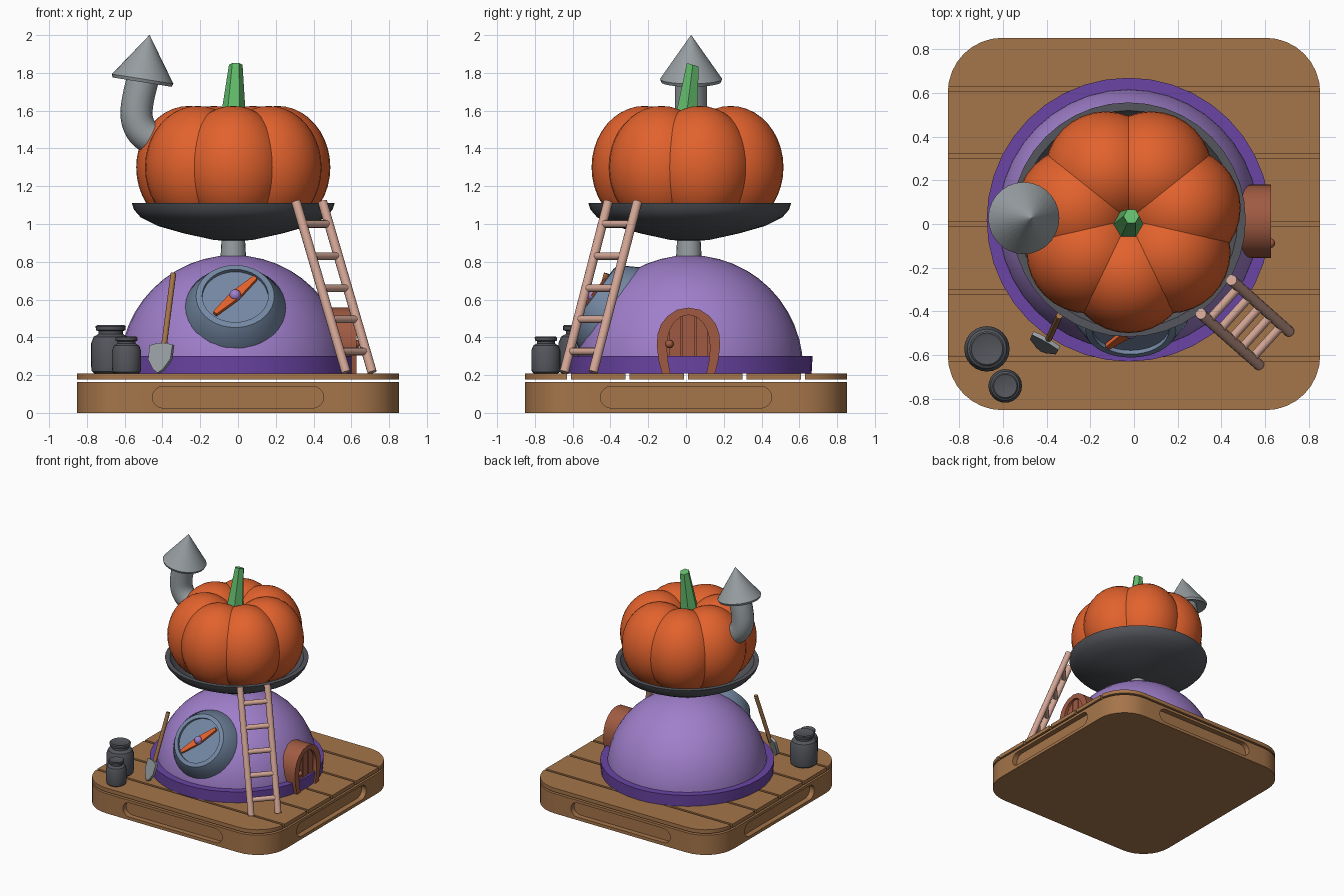
import bpy, bmesh, math
from mathutils import Vector, Matrix

if "Cube" in bpy.data.objects:
    bpy.data.objects.remove(bpy.data.objects["Cube"])

def mat(name, hexcol):
    m = bpy.data.materials.new(name)
    c = [int(hexcol[i:i + 2], 16) / 255 for i in (0, 2, 4)]
    m.diffuse_color = [x / 12.92 if x < .04045 else ((x + .055) / 1.055) ** 2.4 for x in c] + [1]
    m.use_nodes = True
    m.node_tree.nodes["Principled BSDF"].inputs["Base Color"].default_value = m.diffuse_color
    return m

WOOD, LILAC, PURPLE = mat("wood", "A5754A"), mat("lilac", "A07FCB"), mat("purple", "6B45A5")
ORANGE, GREY, DARK = mat("orange", "E2622D"), mat("grey", "979EA1"), mat("dark_grey", "54565C")
GREEN, SLATE, DOOR, PINK = mat("green", "63BC6C"), mat("slate_blue", "7488A3"), mat("door_brown", "A05B42"), mat("pale_pink_wood", "D2A595")

def smooth(ob, angle=35):
    bpy.ops.object.select_all(action='DESELECT')
    ob.select_set(True)
    bpy.context.view_layer.objects.active = ob
    bpy.ops.object.shade_smooth_by_angle(angle=math.radians(angle))

def finish(name, bm, m, M=Matrix(), angle=35):
    bmesh.ops.recalc_face_normals(bm, faces=bm.faces)
    me = bpy.data.meshes.new(name)
    bm.transform(M)
    bm.to_mesh(me)
    bm.free()
    me.materials.append(m)
    ob = bpy.data.objects.new(name, me)
    bpy.context.collection.objects.link(ob)
    smooth(ob, angle)
    return ob

def lathe(name, prof, m, M=Matrix(), seg=32, closed=False, angle=35):
    """Spin (radius, height) points round the local z axis."""
    bm = bmesh.new()
    rings = [[bm.verts.new((r * math.cos(2 * math.pi * i / seg), r * math.sin(2 * math.pi * i / seg), z))
              for i in range(seg)] for r, z in prof]
    pairs = list(zip(rings, rings[1:])) + ([(rings[-1], rings[0])] if closed else [])
    for a, b in pairs:
        for i in range(seg):
            j = (i + 1) % seg
            bm.faces.new((a[i], a[j], b[j], b[i]))
    if not closed:
        bm.faces.new(rings[0])
        bm.faces.new(rings[-1])
    bmesh.ops.remove_doubles(bm, verts=bm.verts, dist=1e-5)
    return finish(name, bm, m, M, angle)

def prism_bm(pts, d0, d1):
    """Outline in local xy, extruded along local z."""
    bm = bmesh.new()
    a, b = ([bm.verts.new((x, y, d)) for x, y in pts] for d in (d0, d1))
    bm.faces.new(a)
    bm.faces.new(b)
    for i in range(len(pts)):
        j = (i + 1) % len(pts)
        bm.faces.new((a[i], a[j], b[j], b[i]))
    return bm

def rod(name, p, q, r, m, seg=12):
    p, q = Vector(p), Vector(q)
    M = Matrix.Translation(p) @ (q - p).to_track_quat('Z', 'Y').to_matrix().to_4x4()
    return lathe(name, [(r, 0), (r, (q - p).length)], m, M, seg)

T = Matrix.Translation
CX, CY = -.025, .02

# base slab with a long hand slot in each side
H, R = .853, .25
def half_width(y):
    t = abs(y) - (H - R)
    return H if t <= 0 else H - R + math.sqrt(max(R * R - t * t, 0))

def slab_outline(y0, y1):
    ys = [y0] + [s * (H - R + R * math.sin(k * math.pi / 16)) for s in (-1, 1) for k in range(9)] + [y1]
    ys = sorted({round(y, 4) for y in ys if y0 <= y <= y1})
    return [(half_width(y), y) for y in ys] + [(-half_width(y), y) for y in reversed(ys)]

bm = prism_bm(slab_outline(-H, H), 0, .163)
bmesh.ops.remove_doubles(bm, verts=bm.verts, dist=1e-4)
base = finish("base_slab", bm, WOOD)
slot = [(s * (.395 + .058 * math.cos(a)), .083 + .058 * math.sin(a) * s)
        for s in (1, -1) for a in [math.pi * (k / 8 - .5) for k in range(9)]]
for k in range(4):
    M = Matrix.Rotation(k * math.pi / 2, 4, 'Z') @ Matrix.Rotation(math.pi / 2, 4, 'X')
    cut = finish("slot_cutter", prism_bm(slot, .81, .95), WOOD, M)
    mod = base.modifiers.new("slot", 'BOOLEAN')
    mod.operation, mod.solver, mod.object = 'DIFFERENCE', 'EXACT', cut
    bpy.context.view_layer.objects.active = base
    bpy.ops.object.modifier_apply(modifier=mod.name)
    bpy.data.objects.remove(cut)
smooth(base)

# deck planks
edges = [-H - .01, -.62, -.31, 0, .31, .62, H + .01]
for i in range(6):
    y0, y1 = edges[i] + .01, edges[i + 1] - .01
    bm = prism_bm(slab_outline(y0, y1), .177, .208)
    bmesh.ops.remove_doubles(bm, verts=bm.verts, dist=1e-4)
    finish("deck_plank", bm, WOOD)

# dome, foot ring, neck
dome = [(.6, .208)] + [(.6 * math.cos(k * math.pi / 24), .235 + .6 * math.sin(k * math.pi / 24)) for k in range(12)] + [(.001, .835)]
lathe("dome", dome, LILAC, T((CX, CY, 0)), 40)
lathe("dome_foot_ring", [(.58, .208), (.645, .208), (.65, .3), (.58, .3)], PURPLE, T((CX, CY, 0)), 40, True)
lathe("neck", [(.07, .78), (.06, .96)], GREY, T((CX, CY - .005, 0)), 20)

# dish under the pumpkin
lathe("dish", [(.001, .91), (.1, .915), (.26, .95), (.4, .99), (.49, 1.035), (.525, 1.075), (.537, 1.11),
               (.5, 1.11), (.46, 1.06), (.38, 1.02), (.25, .985), (.001, .95)], DARK, T((CX, CY, 0)), 40)

# pumpkin: seven overlapping lobes
for k in range(7):
    a = -math.pi / 2 + k * 2 * math.pi / 7
    bm = bmesh.new()
    bmesh.ops.create_uvsphere(bm, u_segments=32, v_segments=20, radius=1)
    M = T((CX + .24 * math.cos(a), CY + .24 * math.sin(a), 1.3)) @ Matrix.Diagonal((.28, .28, .325, 1))
    finish("pumpkin_lobe", bm, ORANGE, M)

# leaning stem
bm = prism_bm([(math.cos(k * math.pi / 3), math.sin(k * math.pi / 3)) for k in range(6)], 0, 1)
for v in bm.verts:
    top = v.co.z > .5
    r = .036 if top else .078
    v.co = (v.co.x * r + (-.012 if top else -.03), v.co.y * r + (.036 if top else -.012),
            1.843 - .3 * v.co.y * r if top else 1.46)
finish("pumpkin_stem", bm, GREEN, angle=20)

# bent chimney pipe with a cone cap
cu = bpy.data.curves.new("chimney_pipe", 'CURVE')
cu.dimensions, cu.bevel_depth, cu.bevel_resolution, cu.use_fill_caps = '3D', .085, 6, True
path = [(-.33, 1.42), (-.46, 1.44), (-.535, 1.52), (-.54, 1.64), (-.50, 1.78)]
sp = cu.splines.new('NURBS')
sp.points.add(len(path) - 1)
for p, (x, z) in zip(sp.points, path):
    p.co = (x, .027, z, 1)
sp.use_endpoint_u, sp.order_u, sp.resolution_u = True, 3, 5
pipe = bpy.data.objects.new("chimney_pipe", cu)
bpy.context.collection.objects.link(pipe)
bpy.ops.object.select_all(action='DESELECT')
pipe.select_set(True)
bpy.context.view_layer.objects.active = pipe
bpy.ops.object.convert(target='MESH')
pipe.data.materials.clear()
pipe.data.materials.append(GREY)
smooth(pipe, 40)
lathe("chimney_cap", [(.08, .02), (.158, -.005), (.165, .012), (.001, .247)], GREY,
      T((-.507, .027, 1.756)) @ Matrix.Rotation(math.radians(9), 4, 'Y'), 28)

# round window on the dome, facing forward and up, holding a compass needle
P = T((-.015, CY, .235)) @ Matrix.Rotation(math.radians(53), 4, 'X')
lathe("window_frame", [(.268, .5), (.268, .535), (.207, .635), (.175, .64), (.175, .615), (.17, .5)], SLATE, P, 36, True)
lathe("window_disc", [(.178, .55), (.178, .618)], SLATE, P, 36)
N = P @ Matrix.Rotation(math.radians(48), 4, 'Z')
finish("compass_needle", prism_bm([(-.16, -.012), (-.16, .012), (0, .028), (.16, .012), (.16, -.012), (0, -.028)], .628, .65), ORANGE, N)
bm = bmesh.new()
bmesh.ops.create_uvsphere(bm, u_segments=16, v_segments=10, radius=.031)
finish("compass_hub", bm, LILAC, P @ T((0, 0, .645)))

# arched door on the right side: local x = world y, local y = world z, local z = world x
D = Matrix(((0, 0, 1, 0), (1, 0, 0, .013), (0, 1, 0, .208), (0, 0, 0, 1)))
half = [(.14, 0), (.158, .07), (.168, .15), (.163, .21), (.145, .262), (.11, .305), (.06, .338)]
outer = half + [(0, .349)] + [(-x, y) for x, y in reversed(half)]
inner = [(x * .68, y * .89) for x, y in outer]
bm = bmesh.new()
loops = [[bm.verts.new((x, y, d)) for x, y in o] for o, d in ((outer, .42), (outer, .628), (inner, .628), (inner, .42))]
for a, b in zip(loops, loops[1:] + loops[:1]):
    for i in range(len(outer)):
        j = (i + 1) % len(outer)
        bm.faces.new((a[i], a[j], b[j], b[i]))
finish("door_frame", bm, DOOR, D)
finish("door_back", prism_bm(inner, .43, .59), DOOR, D)
for k in (-1, 0, 1):
    bm = prism_bm(inner, .585, .605)
    for x, n in ((k * .07 - .031, -1), (k * .07 + .031, 1)):
        g = bm.verts[:] + bm.edges[:] + bm.faces[:]
        cutg = bmesh.ops.bisect_plane(bm, geom=g, plane_co=(x, 0, 0), plane_no=(n, 0, 0), clear_outer=True)
        es = [e for e in cutg["geom_cut"] if isinstance(e, bmesh.types.BMEdge)]
        bmesh.ops.holes_fill(bm, edges=es)
    finish("door_plank", bm, DOOR, D)
bm = bmesh.new()
bmesh.ops.create_uvsphere(bm, u_segments=14, v_segments=8, radius=.022)
finish("door_knob", bm, DOOR, T((.625, -.088, .365)))

# ladder leaning on the dish
ends = [(Vector((.307, -.412, 1.118)), Vector((.572, -.645, .215))), (Vector((.447, -.257, 1.118)), Vector((.71, -.492, .215)))]
for t, b in ends:
    rod("ladder_rail", b, t, .025, PINK)
for z in (1.0, .83, .66, .495, .325):
    f = (1.118 - z) / .903
    rod("ladder_rung", ends[0][0].lerp(ends[0][1], f), ends[1][0].lerp(ends[1][1], f), .02, PINK)

# shovel leaning on the dome
rod("shovel_handle", (-.395, -.535, .33), (-.342, -.42, .738), .015, WOOD)
zax = Vector((.05, .11, .39)).normalized()
xax = Vector((.86, -.5, 0))
xax = (xax - zax * xax.dot(zax)).normalized()
yax = zax.cross(xax)
S = Matrix((xax, zax, -yax)).transposed().to_4x4()
S.translation = (-.41, -.55, .3)
finish("shovel_blade", prism_bm([(-.07, .06), (-.025, .07), (.025, .07), (.07, .06), (.068, -.02), (.03, -.075),
                                 (0, -.095), (-.03, -.075), (-.068, -.02)], -.01, .01), GREY, S)

# two lidded pots
for x, y, sr, sz in ((-.674, -.572, 1, 1), (-.59, -.742, .74, .76)):
    prof = [(.085, 0), (.1, .012), (.104, .04), (.104, .16), (.09, .195), (.064, .21), (.064, .225),
            (.078, .23), (.08, .25), (.072, .257), (.06, .252)]
    lathe("pot", [(r * sr, z * sz) for r, z in prof], DARK, T((x, y, .208)), 24)
